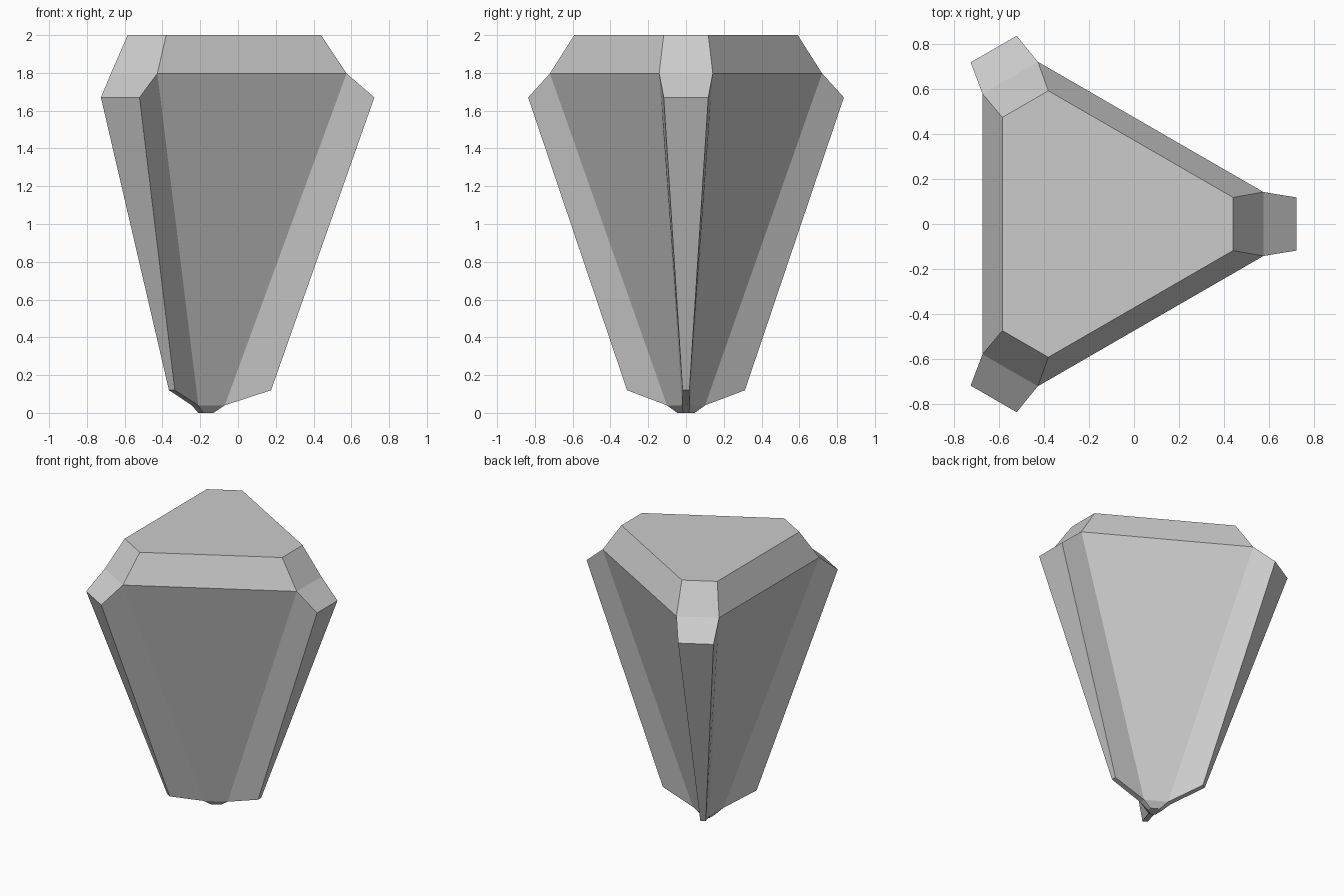
import bpy
import bmesh
import math
from mathutils import Matrix, Vector

cube = bpy.data.objects.get("Cube")
if cube:
    bpy.data.objects.remove(cube, do_unlink=True)

# One plain grey material
stone = bpy.data.materials.new("grey stone")
stone.use_nodes = True
grey = (0.6, 0.6, 0.6, 1.0)
stone.diffuse_color = grey
stone.node_tree.nodes["Principled BSDF"].inputs["Base Color"].default_value = grey

# Corner fin profile: distance from the axis, half width, height
AXIS_X = -0.175
PROFILE = [
    (0.615, 0.118, 2.0),    # top facet rim
    (0.75, 0.142, 1.797),   # shoulder
    (0.897, 0.118, 1.67),   # fin tip
    (0.35, 0.018, 0.12),    # fin foot
    (0.105, 0.02, 0.04),    # body foot
    (0.045, 0.015, 0.0),    # point
]
RIM, SHOULDER, TIP, FIN_FOOT, BODY_FOOT, POINT = range(len(PROFILE))

bm = bmesh.new()

# Three corners around the axis, each with a right and left edge line
corners = []
for k in range(3):
    turn = Matrix.Translation((AXIS_X, 0, 0)) @ Matrix.Rotation(k * math.tau / 3, 4, "Z")
    corners.append([[bm.verts.new(turn @ Vector((r, side * w, z))) for r, w, z in PROFILE]
                    for side in (-1, 1)])

for k in range(3):
    right, left = corners[k]
    neighbour = corners[(k + 1) % 3][0]
    # Narrow facets down the outer edge of the corner
    for i in range(len(PROFILE) - 1):
        bm.faces.new((right[i], right[i + 1], left[i + 1], left[i]))
    # Flanks of the fin
    for line in (right, left):
        bm.faces.new([line[i] for i in (SHOULDER, TIP, FIN_FOOT, BODY_FOOT)])
    # Bevel, broad side and lower tip between this corner and the next
    for a, b in ((RIM, SHOULDER), (SHOULDER, BODY_FOOT), (BODY_FOOT, POINT)):
        bm.faces.new((left[a], left[b], neighbour[b], neighbour[a]))

# Flat caps
for level in (RIM, POINT):
    bm.faces.new([line[level] for corner in corners for line in corner])

bmesh.ops.recalc_face_normals(bm, faces=bm.faces[:])
mesh = bpy.data.meshes.new("faceted_gem")
bm.to_mesh(mesh)
bm.free()
mesh.materials.append(stone)
gem = bpy.data.objects.new("faceted_gem", mesh)
bpy.context.collection.objects.link(gem)
